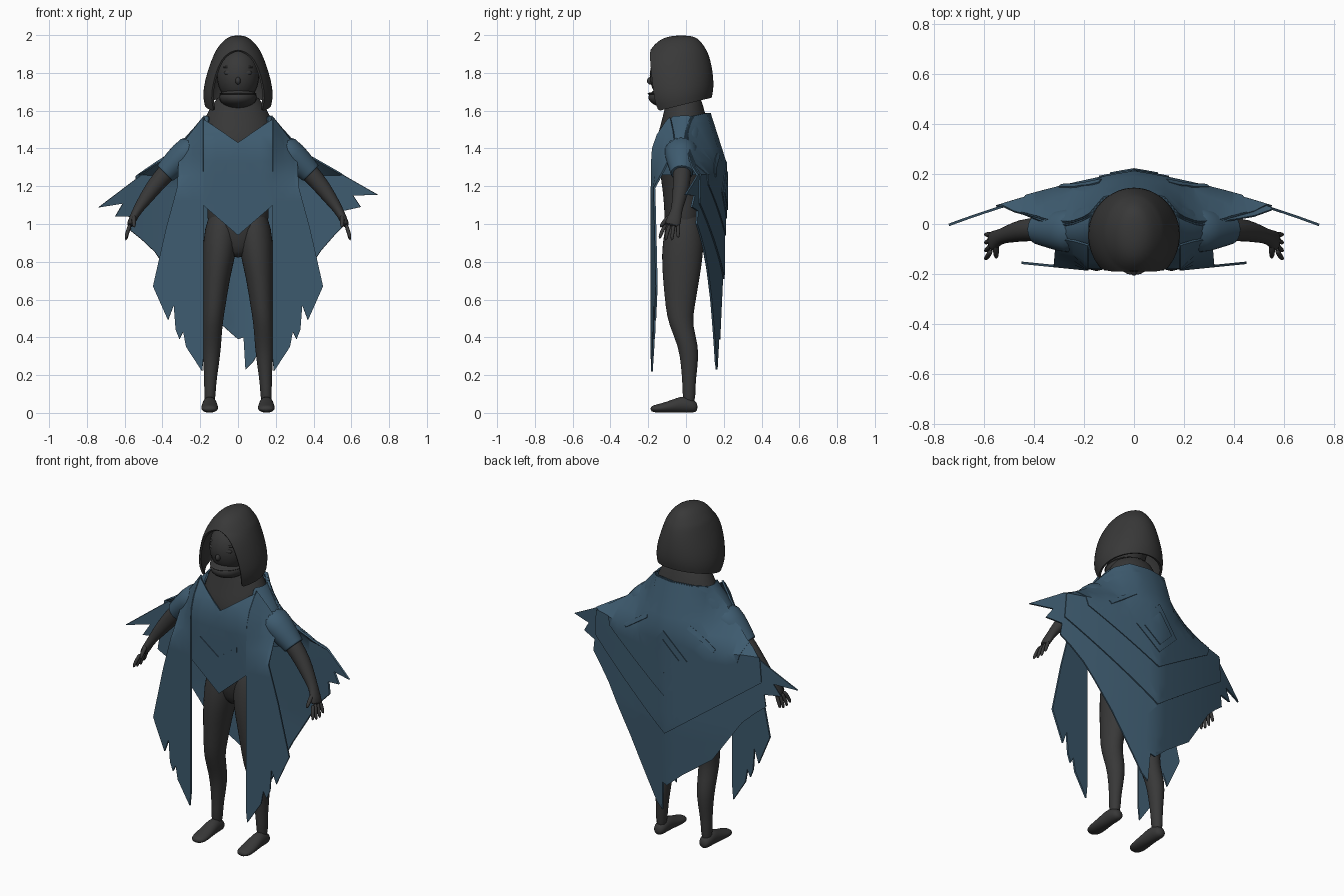
import bpy, bmesh, math
from mathutils import Vector

cube = bpy.data.objects.get("Cube")
if cube:
    bpy.data.objects.remove(cube, do_unlink=True)


def material(name, rgb):
    m = bpy.data.materials.new(name)
    m.use_nodes = True
    m.diffuse_color = (*rgb, 1)
    m.node_tree.nodes["Principled BSDF"].inputs["Base Color"].default_value = (*rgb, 1)
    return m


CHARCOAL = material("charcoal", (0.04, 0.04, 0.04))
BLUE = material("slate blue", (0.048, 0.105, 0.16))


def finish(name, bm, mat, mirror=False, thick=0, smooth=0):
    """Turn a bmesh into an object, apply its modifiers and shade it."""
    bmesh.ops.remove_doubles(bm, verts=bm.verts[:], dist=0.0003)
    bmesh.ops.recalc_face_normals(bm, faces=bm.faces[:])
    me = bpy.data.meshes.new(name)
    bm.to_mesh(me)
    bm.free()
    me.materials.append(mat)
    ob = bpy.data.objects.new(name, me)
    bpy.context.collection.objects.link(ob)
    bpy.ops.object.select_all(action='DESELECT')
    ob.select_set(True)
    bpy.context.view_layer.objects.active = ob
    if mirror:
        ob.modifiers.new("mirror", 'MIRROR')
    if smooth:
        ob.modifiers.new("smooth", 'SUBSURF').levels = smooth
    if thick:
        s = ob.modifiers.new("thickness", 'SOLIDIFY')
        s.thickness, s.offset = thick, 0
    for mod in list(ob.modifiers):
        bpy.ops.object.modifier_apply(modifier=mod.name)
    bpy.ops.object.shade_smooth_by_angle(angle=math.radians(40))


def loft(name, rings, mat, closed=True, **kw):
    """Bridge rings of points; closed rings are capped at both ends."""
    bm = bmesh.new()
    rows = [[bm.verts.new(p) for p in r] for r in rings]
    n = len(rows[0])
    for a, b in zip(rows, rows[1:]):
        for i in range(n if closed else n - 1):
            j = (i + 1) % n
            bm.faces.new((a[i], a[j], b[j], b[i]))
    if closed:
        bm.faces.new(rows[0])
        bm.faces.new(rows[-1])
    finish(name, bm, mat, **kw)


def ring(c, u, v, n=16):
    c, u, v = Vector(c), Vector(u), Vector(v)
    return [c + u * math.cos(t) + v * math.sin(t)
            for t in (2 * math.pi * i / n for i in range(n))]


def tube(name, pts, mat, n=12):
    """Limb along a path of (x, y, z, thickness, breadth), mirrored."""
    cs = [Vector(p[:3]) for p in pts]
    rings = []
    for i, p in enumerate(pts):
        d = (cs[min(i + 1, len(cs) - 1)] - cs[max(i - 1, 0)]).normalized()
        u = d.cross(Vector((0, 1, 0))).normalized()
        rings.append(ring(cs[i], u * p[3], d.cross(u) * p[4], n))
    loft(name, rings, mat, mirror=True, smooth=1)


def shell(name, levels, mat, thick, n=36):
    """Garment open at the front: (z, half width, front y, back y, opening, tilt)."""
    rings = []
    for z, rx, front, back, w, tilt in levels:
        a0 = math.asin(w / rx)
        ry = (back - front) / (1 + math.cos(a0))
        row = []
        for i in range(n + 1):
            a = a0 + (2 * math.pi - 2 * a0) * i / n
            y = back - ry - ry * math.cos(a)
            row.append((rx * math.sin(a), y, z + tilt * (y - front) / (back - front)))
        rings.append(row)
    loft(name, rings, mat, closed=False, smooth=1, thick=thick)


def sheet(name, outline, depth, thick=0.01, mirror=False):
    """Cloth cut from an (x, z) outline and draped by y = depth(x, z)."""
    bm = bmesh.new()
    bm.faces.new([bm.verts.new((x, 0, z)) for x, z in outline])
    bm.normal_update()
    bmesh.ops.triangulate(bm, faces=bm.faces[:])
    cuts = [((i * 0.06, 0, 0), (1, 0, 0)) for i in range(-12, 13)]
    cuts += [((0, 0, i * 0.07), (0, 0, 1)) for i in range(3, 23)]
    for co, no in cuts:
        bmesh.ops.bisect_plane(bm, geom=bm.verts[:] + bm.edges[:] + bm.faces[:],
                               dist=1e-5, plane_co=co, plane_no=no)
    for v in bm.verts:
        v.co.y = depth(v.co.x, v.co.z)
    finish(name, bm, BLUE, mirror=mirror, thick=thick)


def both(half):
    return half + [(-x, z) for x, z in reversed(half) if x > 0]


def ball(name, c, r, mirror=False):
    bm = bmesh.new()
    bmesh.ops.create_uvsphere(bm, u_segments=24, v_segments=14, radius=1)
    for v in bm.verts:
        v.co = Vector(c) + Vector([a * b for a, b in zip(v.co, r)])
    finish(name, bm, CHARCOAL, mirror=mirror)


# Body: torso, legs and feet
torso = [(.82, -.02, .03, .04), (.88, -.015, .1, .08), (.98, -.01, .165, .105),
         (1.1, -.01, .165, .105), (1.22, -.015, .165, .115), (1.35, -.015, .2, .135),
         (1.43, -.012, .205, .148), (1.5, -.01, .197, .133), (1.57, -.008, .174, .115),
         (1.63, -.01, .138, .1), (1.7, -.01, .09, .08)]
loft("torso", [ring((0, y, z), (rx, 0, 0), (0, ry, 0), 24) for z, y, rx, ry in torso],
     CHARCOAL, smooth=1)

leg = [(1.12, .07, -.01, .06, .06), (.97, .09, -.01, .094, .11), (.83, .1, -.02, .089, .112),
       (.72, .115, -.025, .074, .1), (.55, .127, -.032, .06, .077), (.47, .135, -.03, .053, .063),
       (.35, .14, .015, .052, .055), (.25, .142, .018, .041, .045), (.14, .148, .015, .03, .033),
       (.04, .15, .017, .032, .036)]
loft("leg", [ring((x, y, z), (rx, 0, 0), (0, ry, 0)) for z, x, y, rx, ry in leg],
     CHARCOAL, mirror=True, smooth=1)

foot = [(.062, .03, .02, .02), (.04, .035, .036, .035), (-.01, .046, .038, .046),
        (-.05, .04, .041, .04), (-.1, .03, .045, .03), (-.15, .023, .047, .023),
        (-.19, .021, .03, .015)]
loft("foot", [ring((.15, y, z), (rx, 0, 0), (0, 0, rz)) for y, z, rx, rz in foot],
     CHARCOAL, mirror=True, smooth=1)

# Arms and hands
tube("arm", [(.28, -.02, 1.37, .055, .055), (.38, -.02, 1.275, .052, .05),
             (.45, -.025, 1.19, .045, .046), (.5, -.04, 1.12, .035, .037),
             (.535, -.05, 1.07, .025, .029), (.56, -.065, 1.02, .022, .042),
             (.575, -.075, .985, .018, .043)], CHARCOAL)
for i in range(4):
    y, drop = -.042 - .021 * i, (.015, 0, 0, .01)[i]
    tube("finger", [(.57, y, 1.0, .012, .012), (.585, y - .008 * i, .96, .011, .011),
                    (.595, y - .012 * i, .91 + drop, .009, .009)], CHARCOAL, 8)
tube("thumb", [(.55, -.08, 1.045, .014, .014), (.552, -.115, 1.015, .013, .013),
               (.55, -.137, .98, .009, .009)], CHARCOAL, 8)

# Head, face and mask
ball("face", (0, -.07, 1.785), (.112, .122, .145))
ball("nose", (0, -.187, 1.758), (.014, .02, .02))
ball("eyelid", (.043, -.161, 1.8), (.03, .018, .016), mirror=True)
ball("brow", (.045, -.155, 1.83), (.033, .015, .008), mirror=True)
ball("mask", (0, -.075, 1.67), (.1, .124, .058))
ball("mask_rim", (0, -.08, 1.69), (.098, .124, .014))
shell("hood", [(1.60, .17, -.145, .13, .12, .07), (1.66, .182, -.165, .14, .14, .05),
               (1.75, .17, -.175, .14, .127, .02), (1.84, .145, -.185, .13, .1, 0),
               (1.89, .125, -.187, .116, .066, 0), (1.91, .115, -.185, .107, .03, 0),
               (1.92, .11, -.183, .102, 0, 0), (1.965, .076, -.148, .074, 0, 0),
               (1.987, .044, -.095, .045, 0, 0), (1.994, .0001, -.0251, -.025, 0, 0)],
      CHARCOAL, 0.012)

# Shoulders and sleeves of the poncho
shell("shoulder_yoke", [(1.57, .178, -.07, .11, .15, 0), (1.5, .238, -.11, .115, .165, 0),
                        (1.43, .29, -.135, .115, .17, 0), (1.36, .32, -.145, .12, .17, 0),
                        (1.26, .315, -.15, .13, .17, 0)], BLUE, 0.01)
tube("sleeve", [(.21, -.025, 1.42, .085, .1), (.295, -.025, 1.36, .08, .088),
                (.375, -.022, 1.28, .061, .063), (.385, -.022, 1.27, .06, .061),
                (.387, -.022, 1.268, .058, .059)], BLUE, 16)


# Front cloth
def front(x, z, off=0):
    x = abs(x)
    rise = max(0, (z - 1.36) / .2) ** 2 * .09
    wrap = 4 * max(0, x - .18) * max(0, z - 1.19)
    return -.176 + .1 * max(0, x - .18) + rise + wrap - off


sheet("bib", both([(0, 1.43), (.185, 1.555), (.185, 1.1), (0, .94)]), front)
sheet("bib_chevron", both([(0, 1.16), (.12, 1.25), (.12, 1.22), (0, 1.13)]),
      lambda x, z: front(x, z, .008), thick=0.004)
sheet("front_panel", [(.182, 1.565), (.27, 1.45), (.31, 1.38), (.32, 1.2), (.38, .98),
                      (.45, .67), (.37, .49), (.34, .57), (.33, .44), (.31, .39), (.29, .43),
                      (.275, .35), (.19, .22), (.182, .3)],
      lambda x, z: front(x, z, .006), mirror=True)


# Back cape with layered bands
def cape(x, z, off=0):
    x = abs(x)
    top = .08 * max(0, (z - 1.33) / .25)
    low = .025 * max(0, (.77 - z) / .54)
    wrap = 3.4 * max(0, x - .12) * max(0, z - 1.26)
    return .194 - .16 * x - .145 * x * x - top - low - wrap + off


shoulder = [(0, 1.585), (.12, 1.585), (.175, 1.57), (.3, 1.43), (.38, 1.36)]
wing = shoulder + [(.74, 1.155), (.61, 1.15), (.65, 1.09), (.56, 1.07), (.57, 1.0),
                   (.51, .94), (.44, .86), (.27, .6)]
tail = [(.08, .27), (.04, .23), (.03, .4), (0, .39), (-.09, .47)]
left_wing = [(-x, z - .2 * max(0, x - .4)) for x, z in reversed(wing) if x > 0]
sheet("cape", wing + tail + left_wing, cape)
sheet("cape_middle_layer", both(shoulder + [(.54, 1.255), (.55, 1.11), (0, .71)]),
      lambda x, z: cape(x, z, .008))
sheet("cape_upper_layer", both(shoulder + [(.45, 1.315), (.42, 1.21), (0, .94)]),
      lambda x, z: cape(x, z, .014))
for k, size in enumerate((1, .68)):
    sheet("cape_diamond", [(0, 1.17 + .16 * size), (.14 * size, 1.17),
                           (0, 1.17 - .14 * size), (-.14 * size, 1.17)],
          lambda x, z: cape(x, z, .021 + .005 * k), thick=0.006)
sheet("cape_trim", [(.14, 1.38), (.3, 1.27), (.29, 1.25), (.13, 1.36)],
      lambda x, z: cape(x, z, .021), thick=0.006, mirror=True)
